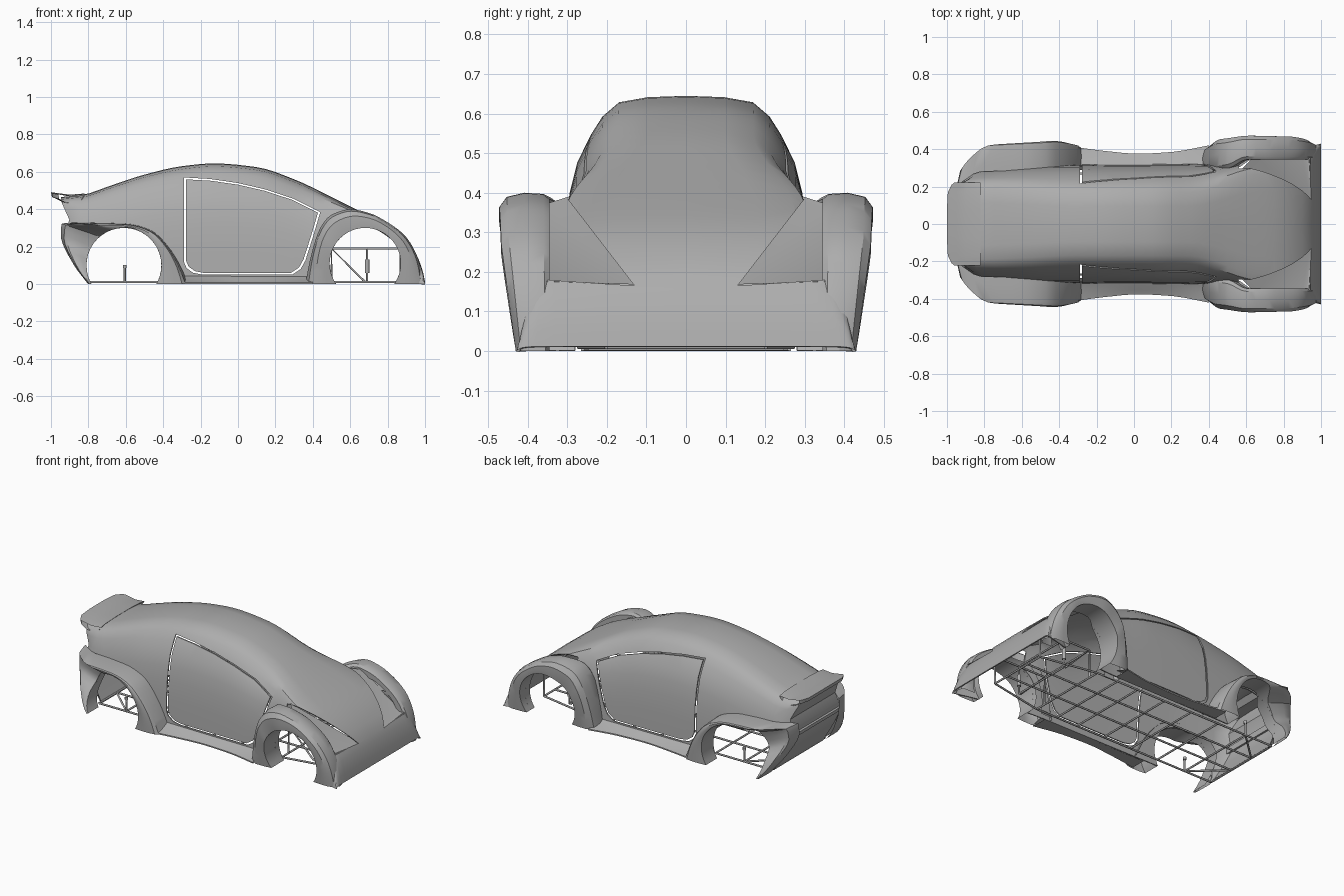
import bpy, bmesh, math

cube = bpy.data.objects.get("Cube")
if cube:
    bpy.data.objects.remove(cube, do_unlink=True)

paint = bpy.data.materials.new("grey_paint")
paint.use_nodes = True
paint.diffuse_color = (0.42, 0.42, 0.42, 1)
paint.node_tree.nodes["Principled BSDF"].inputs["Base Color"].default_value = paint.diffuse_color


def smooth(pts, x):
    """Monotone smooth interpolation through (x, value) pairs."""
    n = len(pts)
    if x <= pts[0][0]:
        return pts[0][1]
    if x >= pts[-1][0]:
        return pts[-1][1]
    s = [(pts[i + 1][1] - pts[i][1]) / (pts[i + 1][0] - pts[i][0]) for i in range(n - 1)]
    m = [s[0]] + [0 if a * b <= 0 else 2 * a * b / (a + b) for a, b in zip(s, s[1:])] + [s[-1]]
    i = max(k for k in range(n - 1) if pts[k][0] <= x)
    h = pts[i + 1][0] - pts[i][0]
    t = (x - pts[i][0]) / h
    a, b = pts[i][1], pts[i + 1][1]
    return (a + (b - a) * t * t * (3 - 2 * t)
            + h * t * (1 - t) * (m[i] * (1 - t) - m[i + 1] * t))


def make(name, verts, faces):
    mesh = bpy.data.meshes.new(name)
    bm = bmesh.new()
    vs = [bm.verts.new(v) for v in verts]
    for f in faces:
        bm.faces.new([vs[i] for i in f])
    bmesh.ops.recalc_face_normals(bm, faces=bm.faces)
    bm.to_mesh(mesh)
    bm.free()
    obj = bpy.data.objects.new(name, mesh)
    bpy.context.collection.objects.link(obj)
    mesh.materials.append(paint)
    return obj


def grid(name, rows, close_start=False):
    n = len(rows[0])
    faces = [(r * n + c, r * n + c + 1, (r + 1) * n + c + 1, (r + 1) * n + c)
             for r in range(len(rows) - 1) for c in range(n - 1)]
    if close_start:
        for c in range(n // 2):
            q = [c, c + 1, n - 2 - c, n - 1 - c]
            faces.append(list(dict.fromkeys(q)))
    return make(name, [p for r in rows for p in r], faces)


def prism(name, pts, to3d, a, b):
    """Solid made by sweeping a closed outline from a to b."""
    n = len(pts)
    verts = [to3d(p, a) for p in pts] + [to3d(p, b) for p in pts]
    faces = [(i, (i + 1) % n, (i + 1) % n + n, i + n) for i in range(n)]
    return make(name, verts, faces + [tuple(range(n)), tuple(range(n, 2 * n))])


def apply(obj):
    bpy.context.view_layer.update()
    dg = bpy.context.evaluated_depsgraph_get()
    mesh = bpy.data.meshes.new_from_object(obj.evaluated_get(dg))
    obj.modifiers.clear()
    obj.data = mesh


def mirror(obj):
    mod = obj.modifiers.new("mirror", "MIRROR")
    mod.use_axis = (False, True, False)
    apply(obj)


def cut(obj, cutter):
    cutter.hide_render = True
    mod = obj.modifiers.new("cut", "BOOLEAN")
    mod.operation, mod.solver, mod.object = "DIFFERENCE", "EXACT", cutter
    mod.use_self = True
    apply(obj)
    bpy.data.objects.remove(cutter, do_unlink=True)


def side_view(p, y):
    return (p[0], y, p[1])


def end_view(p, x):
    return (x, p[0], p[1])


# Main body shell: sections along the length, open underneath
height = [(-.95, .465), (-.82, .48), (-.7, .52), (-.5, .585), (-.3, .63), (-.13, .645), (.1, .625),
          (.3, .56), (.5, .465), (.6, .415), (.7, .365), (.8, .31), (.9, .23), (.96, .145), (.99, .06), (1, .012)]
width = [(-.95, .25), (-.9, .285), (-.8, .3), (-.5, .315), (0, .32), (.4, .322), (.6, .335), (.8, .38), (1, .43)]
blend = [(-.95, .55), (-.6, .2), (-.3, 0), (.3, 0), (.65, 1), (1, 1)]
tail = [(0, -.8), (.1, -.86), (.24, -.925), (.29, -.92), (.33, -.9), (.45, -.945), (.6, -.95)]
cabin = [(0, 1), (.3, .995), (.53, .975), (.66, .92), (.75, .85), (.86, .74), (.92, .62), (.96, .48), (.985, .3), (1, 0)]
hood = [(0, 1), (.5, .99), (.78, .975), (.88, .95), (.93, .88), (.96, .74), (.97, .62), (.98, .48), (.99, .3), (1, 0)]


def section(x):
    h, w, k = smooth(height, x), smooth(width, x), smooth(blend, x)
    half = []
    for (y0, z0), (y1, z1) in zip(cabin, hood):
        y, z = w * (y0 + (y1 - y0) * k), h * (z0 + (z1 - z0) * k)
        px = x if x > -.3 else -.3 + (x + .3) * (smooth(tail, z) + .3) / -.65
        half.append((px, y, z))
    return [(a, -b, c) for a, b, c in half[:0:-1]] + half


stations = [-.95 + .05 * i for i in range(38)] + [.93, .95, .965, .98, .99, 1]
body = grid("body_shell", [section(x) for x in stations], close_start=True)
mod = body.modifiers.new("thickness", "SOLIDIFY")
mod.thickness, mod.offset = .007, -1
apply(body)

# Wheel openings
arches = {"rear": (-.61, .1, .2), "front": (.68, .11, .19)}
for cx, cz, r in arches.values():
    ring = [(cx + r * math.cos(i * math.tau / 40), cz + r * math.sin(i * math.tau / 40)) for i in range(40)]
    cut(body, prism("wheel_cutter", ring, side_view, -.6, .6))

# Door gaps on both sides
door = [(-.29, .57), (-.15, .562), (0, .54), (.15, .505), (.3, .455), (.44, .385), (.4, .25), (.36, .125),
        (.335, .08), (.29, .05), (-.19, .05), (-.24, .06), (-.275, .085), (-.29, .12)]
mid = (.06, .3)
inner = [(mid[0] + (x - mid[0]) * .968, mid[1] + (z - mid[1]) * .962) for x, z in door]
n = len(door)
loops = [[side_view(p, y) for p in pts] for pts, y in ((door, -.6), (inner, -.6), (inner, .6), (door, .6))]
quads = [(a * n + i, a * n + (i + 1) % n, (a + 1) % 4 * n + (i + 1) % n, (a + 1) % 4 * n + i)
         for a in range(4) for i in range(n)]
cut(body, make("door_cutter", [p for l in loops for p in l], quads))

# Recessed headlight pockets beside the hood
pocket = [(.13, .165), (.35, .18), (.35, .37), (.3, .385)]
for s in (1, -1):
    cut(body, prism("pocket_cutter", [(y * s, z) for y, z in pocket], end_view, .56, 1.1))
panel = make("headlight_pocket",
             [(.942, .122, .168), (.58, .297, .39), (.64, .36, .37), (.9, .36, .18), (.945, .36, .176)],
             [(0, 1, 2, 3), (0, 3, 4)])
mirror(panel)


# Flared fenders with arch liners
def fender(name, outline, wide, inside, drop, arch, a0, a1, strip):
    cx, cz, r = arch
    steps = (len(outline) - 1) * 4
    rows = []
    for i in range(steps + 1):
        t = i / 4
        x, z = (smooth([(k, p[c]) for k, p in enumerate(outline)], t) for c in (0, 1))
        a = math.radians(a0 + (a1 - a0) * i / steps)
        ax, az = cx + r * math.cos(a), max(0, cz + r * math.sin(a))
        yo = smooth(wide, x) - drop * max(0, 1 - z / .3)
        yi = min(smooth(inside, x), yo - .08)
        rows.append([(x + k * (ax - x), yi + f * (yo - yi), z + k * (az - z)) for k, f in strip])
    mirror(grid(name, rows))


fender("front_fender",
       [(.36, 0), (.39, .15), (.44, .3), (.5, .37), (.6, .4), (.7, .38), (.8, .33), (.9, .25), (.965, .13), (.995, 0)],
       [(.36, .45), (.45, .455), (.6, .472), (.8, .468), (1, .465)],
       [(.36, .28), (.5, .3), (.6, .345), (1, .345)], .035, arches["front"], 215, -35,
       [(.6, 0), (.15, 0), (.03, .12), (0, .5), (.1, .85), (.35, 1), (.7, 1), (1, .97), (1, .85), (1, 0)])
fender("rear_fender",
       [(-.8, 0), (-.87, .1), (-.93, .24), (-.92, .315), (-.8, .325), (-.6, .32), (-.47, .285), (-.38, .2), (-.32, .1), (-.28, 0)],
       [(-.93, .3), (-.88, .37), (-.8, .425), (-.7, .43), (-.5, .44), (-.4, .447), (-.28, .44)],
       [(-.93, .2), (-.8, .28), (-.28, .29)], .015, arches["rear"], 210, -30,
       [(-.12, 0), (-.1, .2), (0, .85), (.12, .96), (.4, 1), (.7, 1), (1, .97), (1, .85), (1, .15)])

# Flared side sills
sill = [(-.34, .415), (-.15, .39), (.02, .376), (.2, .385), (.4, .42)]
rows = []
for i in range(17):
    x = -.34 + .74 * i / 16
    y = smooth(sill, x)
    rows.append([(x, .312, .045), (x, .33, .036), (x, (y + .33) / 2, .02), (x, y, .008), (x, y, 0), (x, .32, 0)])
mirror(grid("side_sill", rows))

# Tail spoiler with rounded ends
wing = [(-.82, .484), (-.9, .478), (-.95, .484), (-1, .491), (-.995, .468), (-.95, .447), (-.86, .44)]
rows = []
for y in (-.222, -.21, -.17, -.08, 0, .08, .17, .21, .222):
    k = 1 - .22 * (abs(y) / .222) ** 8
    rows.append([(-.82 + (x + .82) * k, y, z - .012 * (abs(y) / .222) ** 4) for x, z in wing + wing[:1]])
spoiler = grid("tail_spoiler", rows)

# Raised strip across the rear bumper
prism("bumper_ridge", [(-.9, .262), (-.934, .255), (-.934, .235), (-.9, .225)], side_view, -.26, .26)

# Tubular chassis frame
frame = bpy.data.curves.new("chassis_frame", "CURVE")
frame.dimensions = "3D"
frame.bevel_depth, frame.bevel_resolution, frame.use_fill_caps = .006, 1, True


def tube(*pts):
    sp = frame.splines.new("POLY")
    sp.points.add(len(pts) - 1)
    for p, co in zip(sp.points, pts):
        p.co = (*co, 1)


low, top = .01, .19
for s in (1, -1):
    tube((-.8, .27 * s, low), (.5, .27 * s, low), (.87, .2 * s, low))
    tube((-.8, .09 * s, low), (.87, .09 * s, low))
    tube((.5, .2 * s, top), (.87, .2 * s, top))
    tube((.5, .2 * s, low), (.5, .2 * s, top), (.68, .2 * s, low))
    tube((.87, .2 * s, low), (.87, .2 * s, top))
    tube((.69, .2 * s, low), (.69, .2 * s, top))
    tube((-.605, .27 * s, low), (-.605, .27 * s, .1))
    tube((-.8, .09 * s, low), (-.605, .27 * s, low))
for x in (-.8, -.605, -.4, -.2, 0, .2, .35, .5):
    tube((x, -.27, low), (x, .27, low))
for x in (.5, .69, .87):
    tube((x, -.2, top), (x, .2, top))
    tube((x, -.2, low), (x, .2, low))
frame.materials.append(paint)
bpy.context.collection.objects.link(bpy.data.objects.new("chassis_frame", frame))

# Dampers on the front frame and pivots on the rear posts
for name, x, y, z0, z1, r in (("front_damper", .69, .2, .06, .13, .012), ("rear_pivot", -.605, .27, .085, .102, .01)):
    pts = [(x + r * math.cos(i * math.tau / 12), y + r * math.sin(i * math.tau / 12)) for i in range(12)]
    mirror(prism(name, pts, lambda p, z: (p[0], p[1], z), z0, z1))

# Smooth panels with crisp edges
bpy.ops.object.select_all(action="DESELECT")
for obj in bpy.context.collection.objects:
    if obj.type == "MESH" and paint.name in obj.data.materials:
        obj.select_set(True)
        bpy.context.view_layer.objects.active = obj
bpy.ops.object.shade_smooth_by_angle(angle=math.radians(32))
